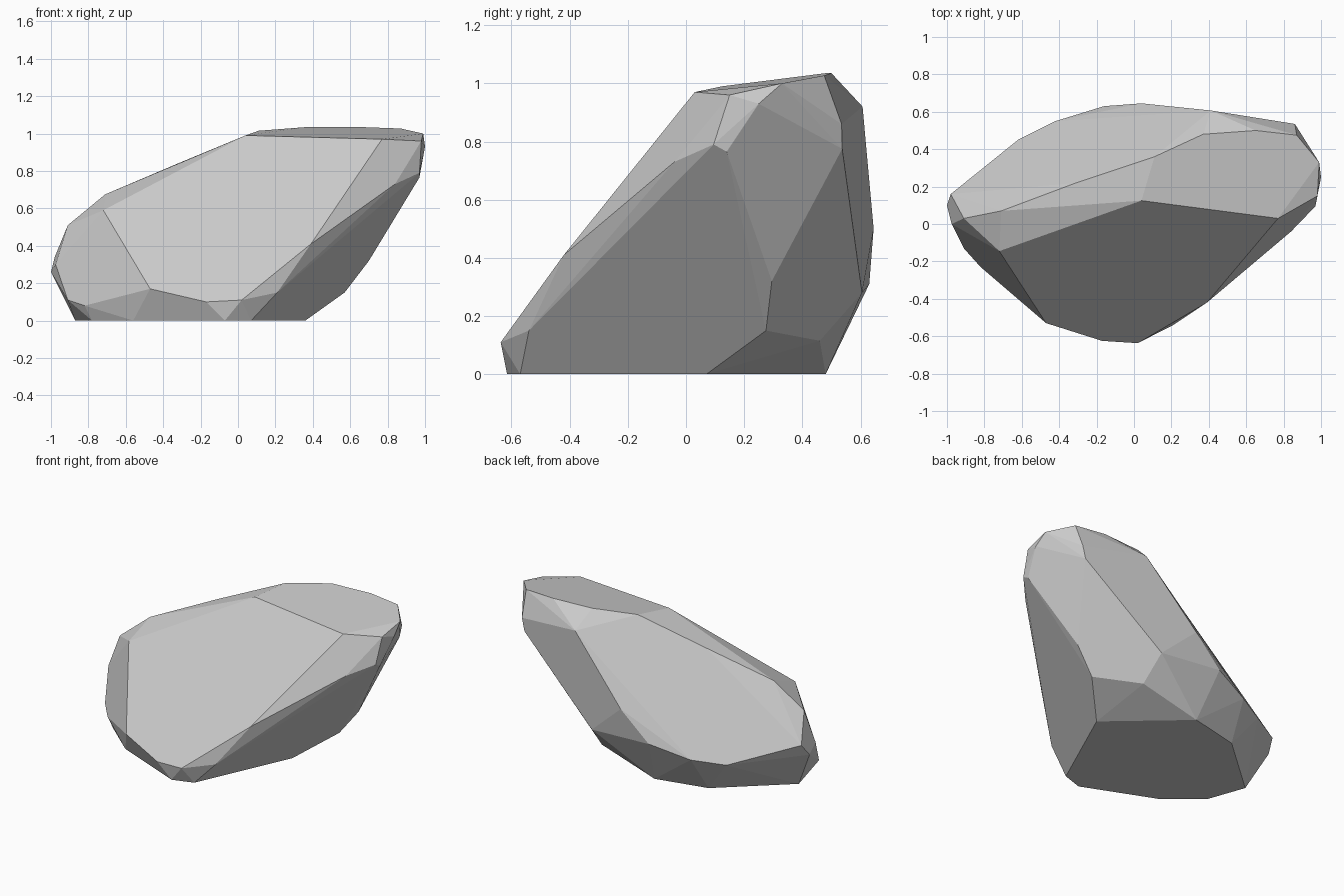
import bpy, bmesh, math

# Corners of the boulder, grouped by the facet they outline
front = [(-.72, -.145, .59), (-.47, -.53, .17), (-.17, -.625, .10), (.02, -.637, .11),
         (.21, -.51, .28), (.39, -.42, .41), (.77, .03, .97), (.04, .125, .99),
         (-.39, -.02, .77)]
crown = [(-.91, .03, .51), (-.71, .07, .675), (-.31, .22, .845), (.11, .36, 1.015),
         (.37, .48, 1.035), (.65, .50, 1.035), (.87, .475, 1.027), (.99, .33, 1.0)]
right = [(.98, .15, .96), (1.0, .25, .93), (.97, .095, .79), (.97, .14, .765),
         (.84, -.04, .73), (.55, -.27, .47), (.21, -.54, .15), (.70, .295, .32),
         (.57, .275, .15)]
back = [(.86, .535, .86), (.84, .537, .775), (.41, .607, .92), (.04, .645, .50),
        (.285, .605, .28), (-.16, .63, .31), (-.42, .55, .24), (-.62, .45, .22),
        (.31, .46, .115), (-.98, .16, .34)]
left = [(-1, .10, .26), (-.975, 0, .30), (-.91, -.13, .11), (-.82, -.23, .08),
        (-.62, -.40, .10)]
base = [(.07, -.57, 0), (-.07, -.615, 0), (-.56, -.41, 0), (-.78, -.22, 0),
        (-.87, .03, 0), (-.45, .40, 0), (-.1, .48, 0), (.36, .07, 0)]

# Boulder: convex hull of the corners, nearly coplanar faces merged
bm = bmesh.new()
for facet in (front, crown, right, back, left, base):
    for co in facet:
        bm.verts.new(co)
hull = bmesh.ops.convex_hull(bm, input=bm.verts)
loose = [v for v in bm.verts if not v.link_faces]
bmesh.ops.delete(bm, geom=loose, context='VERTS')
bmesh.ops.dissolve_limit(bm, angle_limit=math.radians(4), verts=bm.verts, edges=bm.edges)
bmesh.ops.recalc_face_normals(bm, faces=bm.faces)

mesh = bpy.data.meshes.new("boulder")
bm.to_mesh(mesh)
bm.free()
bpy.context.collection.objects.link(bpy.data.objects.new("boulder", mesh))
